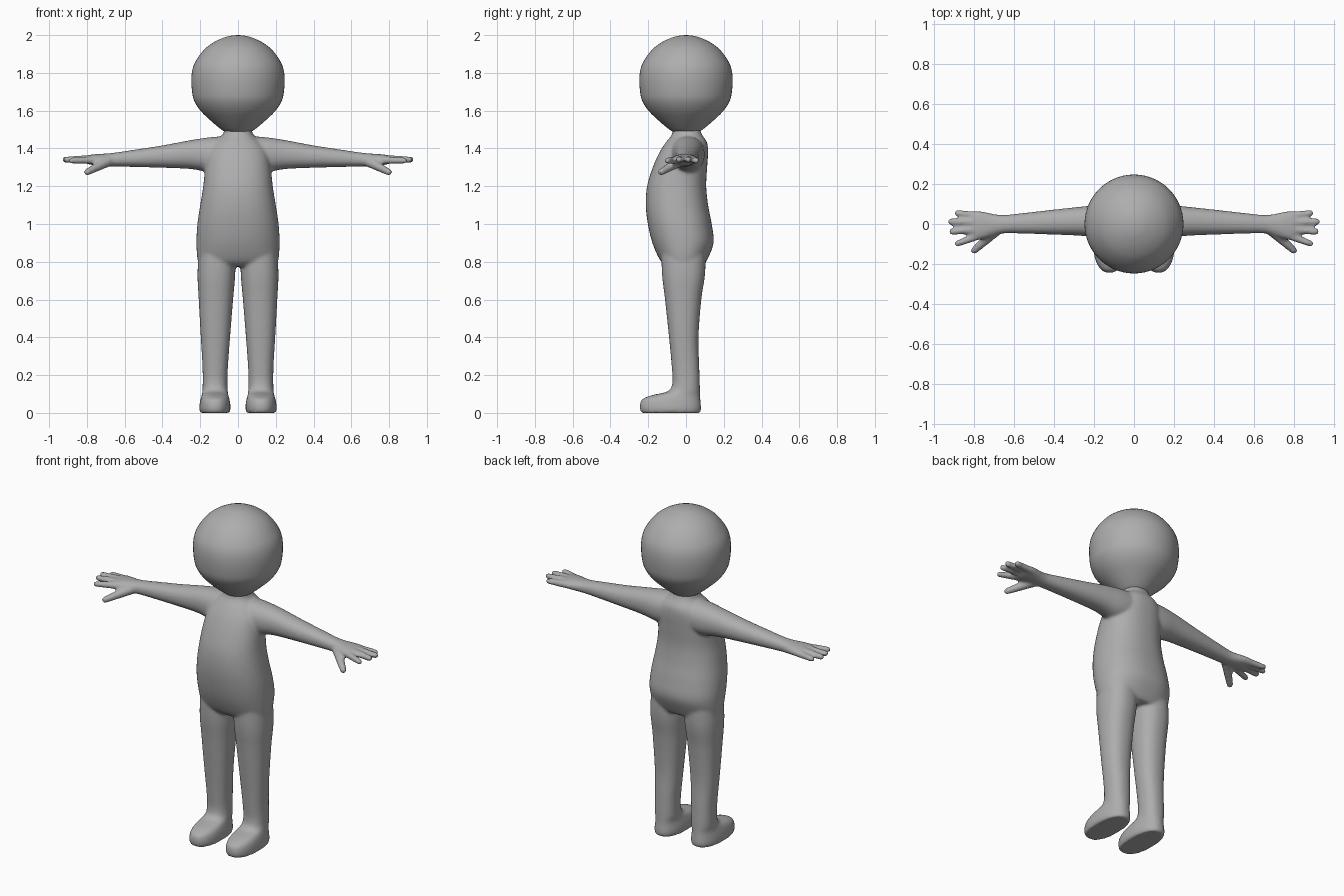
import bpy, bmesh, math
from mathutils import Vector

if "Cube" in bpy.data.objects:
    bpy.data.objects.remove(bpy.data.objects["Cube"])

skin = bpy.data.materials.new("plain_grey")
skin.diffuse_color = (0.42, 0.42, 0.42, 1)
skin.use_nodes = True
skin.node_tree.nodes["Principled BSDF"].inputs["Base Color"].default_value = skin.diffuse_color


def spline(rows, steps=5):
    """Smoothly interpolate rows of ring measurements."""
    out = []
    for i in range(len(rows) - 1):
        a, b = rows[max(i - 1, 0)], rows[i]
        c, d = rows[i + 1], rows[min(i + 2, len(rows) - 1)]
        for s in range(steps):
            t = s / steps
            out.append([0.5 * (2 * q + (r - p) * t + (2 * p - 5 * q + 4 * r - w) * t * t
                               + (3 * q - p - 3 * r + w) * t ** 3)
                        for p, q, r, w in zip(a, b, c, d)])
    return out + [list(rows[-1])]


def loft(bm, rows, place, power=2.3, sides=40):
    """Skin rings given as (position, u min, u max, v min, v max)."""
    rings = []
    for t, u0, u1, v0, v1 in spline(rows):
        ring = []
        for k in range(sides):
            c, s = math.cos(2 * math.pi * k / sides), math.sin(2 * math.pi * k / sides)
            u = math.copysign(abs(c) ** (2 / power), c)
            v = math.copysign(abs(s) ** (2 / power), s)
            ring.append(bm.verts.new(place(t, (u0 + u1) / 2 + u * (u1 - u0) / 2,
                                           (v0 + v1) / 2 + v * (v1 - v0) / 2)))
        rings.append(ring)
    for a, b in zip(rings, rings[1:]):
        for k in range(sides):
            n = (k + 1) % sides
            bm.faces.new((a[k], a[n], b[n], b[k]))
    bm.faces.new(rings[0][::-1])
    bm.faces.new(rings[-1])


def finger(bm, start, end, r0, r1):
    """Tapered capsule between two points."""
    verts = []
    for p, r in ((start, r0), (end, r1)):
        part = bmesh.ops.create_uvsphere(bm, u_segments=14, v_segments=10, radius=r)["verts"]
        bmesh.ops.translate(bm, verts=part, vec=Vector(p))
        verts += part
    faces = {f for v in verts for f in v.link_faces}
    bmesh.ops.delete(bm, geom=list(faces), context='FACES_ONLY')
    edges = {e for v in verts for e in v.link_edges}
    bmesh.ops.delete(bm, geom=list(edges), context='EDGES_FACES')
    verts = [v for v in verts if v.is_valid]
    res = bmesh.ops.convex_hull(bm, input=verts)
    bmesh.ops.delete(bm, geom=[g for g in res["geom_interior"]
                               if isinstance(g, bmesh.types.BMVert)], context='VERTS')


def finish(name, bm):
    bmesh.ops.recalc_face_normals(bm, faces=bm.faces)
    mesh = bpy.data.meshes.new(name)
    bm.to_mesh(mesh)
    bm.free()
    mesh.materials.append(skin)
    mesh.shade_smooth()
    obj = bpy.data.objects.new(name, mesh)
    bpy.context.collection.objects.link(obj)
    return obj


def upright(t, u, v):
    return (u, v, t)


def sideways(t, u, v):
    return (t, u, v)


body = bmesh.new()

# Leg and foot, sole upwards: z, x range, y range
loft(body, [
    (0.0, .045, .2, -.237, .075), (.02, .04, .205, -.244, .08),
    (.05, .041, .203, -.243, .078), (.075, .046, .198, -.228, .076),
    (.095, .051, .192, -.175, .075), (.115, .054, .188, -.095, .074),
    (.16, .056, .187, -.072, .073), (.25, .053, .188, -.076, .07),
    (.4, .042, .197, -.09, .066), (.6, .026, .208, -.111, .081),
    (.75, .014, .214, -.128, .102), (.95, .012, .2, -.13, .1)], upright)

# Arm and palm, shoulder outwards: x, y range, z range
loft(body, [
    (.06, -.085, .1, 1.28, 1.465), (.15, -.075, .098, 1.275, 1.459),
    (.25, -.06, .088, 1.291, 1.444), (.4, -.053, .072, 1.298, 1.416),
    (.55, -.048, .055, 1.302, 1.393), (.65, -.047, .045, 1.304, 1.378),
    (.70, -.058, .05, 1.306, 1.373), (.75, -.074, .061, 1.31, 1.37),
    (.79, -.08, .065, 1.316, 1.365), (.815, -.07, .055, 1.325, 1.357)], sideways, 2.2)

# Fingers and thumb
for start, end in (((.77, .04, 1.338), (.882, .054, 1.335)),
                   ((.78, .008, 1.345), (.915, .012, 1.341)),
                   ((.78, -.026, 1.345), (.91, -.038, 1.341)),
                   ((.77, -.056, 1.338), (.882, -.098, 1.335))):
    finger(body, start, end, .021, .0165)
finger(body, (.69, -.035, 1.33), (.798, -.132, 1.275), .028, .0185)

# Mirror the limbs to the other side
copy = bmesh.ops.duplicate(body, geom=body.verts[:] + body.edges[:] + body.faces[:])["geom"]
for v in copy:
    if isinstance(v, bmesh.types.BMVert):
        v.co.x = -v.co.x

# Torso and neck: z, half width, y range
loft(body, [(z, -w, w, f, b) for z, w, f, b in (
    (.775, .195, -.1, .09), (.81, .214, -.138, .112), (.9, .22, -.178, .146),
    (1.0, .215, -.202, .136), (1.1, .2, -.213, .117), (1.2, .184, -.206, .107),
    (1.3, .174, -.176, .112), (1.38, .16, -.14, .117), (1.43, .128, -.108, .112),
    (1.465, .088, -.08, .09), (1.49, .074, -.07, .078), (1.53, .07, -.068, .074))],
    upright, 2.3, 56)

# Fuse the overlapping parts into one soft skin
obj = finish("body", body)
fuse = obj.modifiers.new("fuse", 'REMESH')
fuse.mode = 'VOXEL'
fuse.voxel_size = 0.0085
fuse.use_smooth_shade = True
soften = obj.modifiers.new("soften", 'SMOOTH')
soften.factor = 0.5
soften.iterations = 7

# Round head tapering to the chin: z, radius
head = bmesh.new()
loft(head, [(z, -r, r, -r, r) for z, r in (
    (1.485, .06), (1.5, .088), (1.55, .148), (1.6, .199), (1.65, .231), (1.7, .243),
    (1.77, .247), (1.83, .238), (1.88, .213), (1.93, .172), (1.965, .123),
    (1.988, .071), (1.997, .035), (2.0, .003))], upright, 2.0, 56)
finish("head", head)
